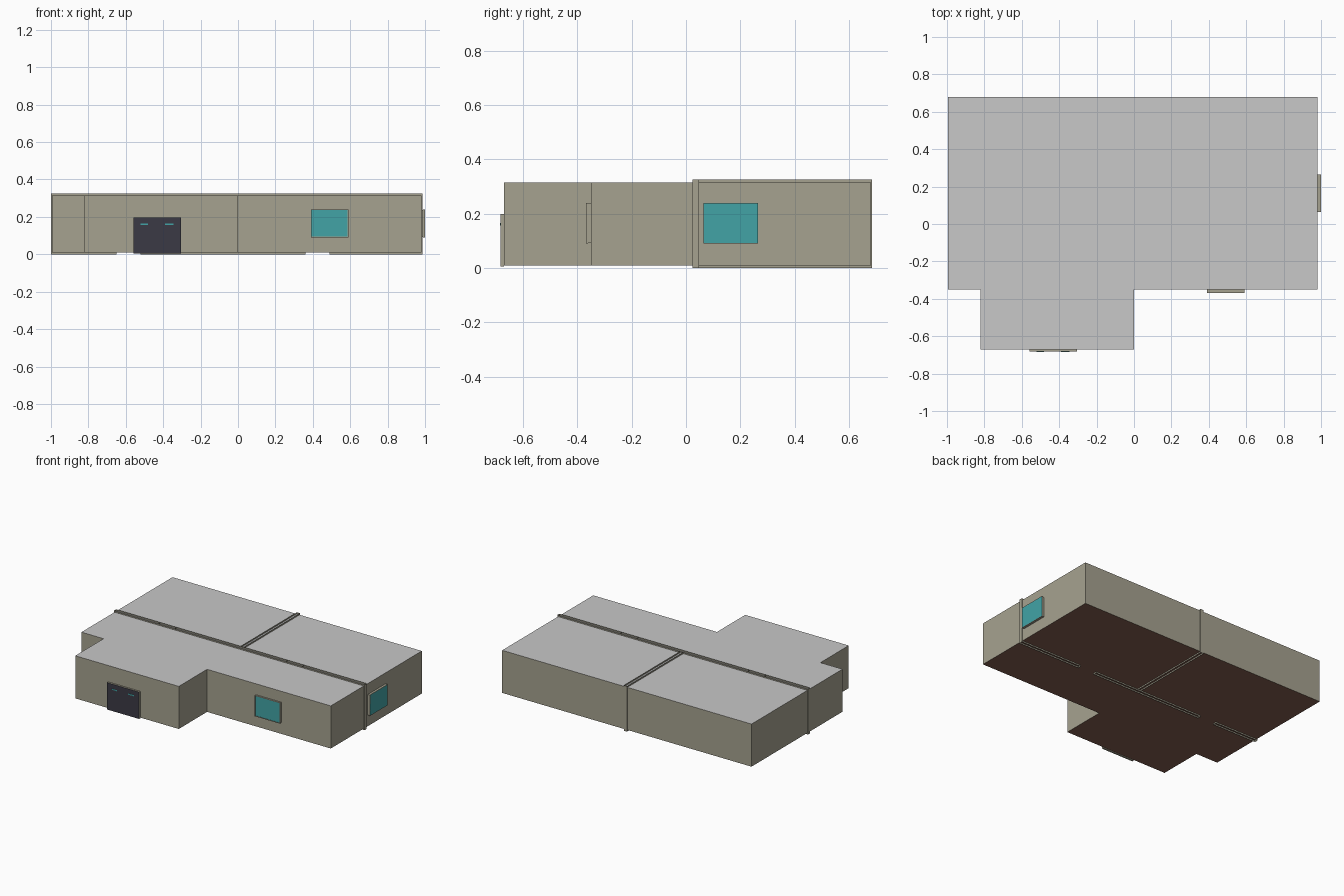
import bpy, bmesh

if "Cube" in bpy.data.objects:
    bpy.data.objects.remove(bpy.data.objects["Cube"])


def mat(name, hexcode):
    def lin(c):
        c /= 255
        return c / 12.92 if c <= 0.04045 else ((c + 0.055) / 1.055) ** 2.4
    m = bpy.data.materials.new(name)
    m.diffuse_color = [lin(int(hexcode[i:i + 2], 16)) for i in (0, 2, 4)] + [1]
    m.use_nodes = True
    m.node_tree.nodes["Principled BSDF"].inputs["Base Color"].default_value = m.diffuse_color
    return m


WALL = mat("tan_wall", "A6A290")
ROOF = mat("grey_roof", "C8C8C8")
FLOOR = mat("brown_floor", "835D50")
GLASS = mat("teal_glass", "42A4A6")
DOOR = mat("dark_door", "3B3A45")


def finish(name, bm, mats):
    me = bpy.data.meshes.new(name)
    bm.normal_update()
    bm.to_mesh(me)
    bm.free()
    for m in mats:
        me.materials.append(m)
    ob = bpy.data.objects.new(name, me)
    bpy.context.collection.objects.link(ob)
    return ob


def add_box(bm, x, y, z):
    r = bmesh.ops.create_cube(bm, size=1)
    for v in r["verts"]:
        for i, (a, b) in enumerate((x, y, z)):
            v.co[i] = (a + b) / 2 + v.co[i] * (b - a)
    return list({f for v in r["verts"] for f in v.link_faces})


def box(name, x, y, z, side, face=None, axis=None, sign=1):
    """Box in one colour, with the face towards sign*axis in another."""
    bm = bmesh.new()
    add_box(bm, x, y, z)
    bm.normal_update()
    if face:
        for f in bm.faces:
            f.material_index = int(f.normal[axis] * sign > 0.9)
    return finish(name, bm, [side, face] if face else [side])


# House shell: extruded plan, roof on top and floor below
plan = [(-0.995, -0.35), (-0.82, -0.35), (-0.82, -0.67), (0.0, -0.67),
        (0.0, -0.35), (0.98, -0.35), (0.98, 0.68), (-0.995, 0.68)]
bm = bmesh.new()
base = bm.faces.new([bm.verts.new((x, y, 0.01)) for x, y in plan])
top = bmesh.ops.extrude_face_region(bm, geom=[base], use_keep_orig=True)["geom"]
bmesh.ops.translate(bm, vec=(0, 0, 0.305),
                    verts=[g for g in top if isinstance(g, bmesh.types.BMVert)])
bmesh.ops.recalc_face_normals(bm, faces=bm.faces)
bm.normal_update()
for f in bm.faces:
    f.material_index = 1 if f.normal.z > 0.9 else 2 if f.normal.z < -0.9 else 0
finish("house_shell", bm, [WALL, ROOF, FLOOR])


# Partition walls: uncapped, poking just through roof and floor
def partition(name, pieces):
    bm = bmesh.new()
    for p in pieces:
        add_box(bm, *p)
    bm.normal_update()
    bmesh.ops.delete(bm, geom=[f for f in bm.faces if abs(f.normal.z) > 0.9],
                     context="FACES")
    finish(name, bm, [WALL])


YA = (0.024, 0.048)
pieces = [((a, b), YA, (0, 0.325))
          for a, b in ((-1.0, -0.65), (-0.52, 0.36), (0.49, 0.986))]
pieces += [((a, b), YA, (0.2, 0.325)) for a, b in ((-0.65, -0.52), (0.36, 0.49))]
partition("long_partition", pieces)
partition("cross_partition", [((-0.012, 0.012), (0.048, 0.685), (0, 0.325))])

# Windows
box("front_window", (0.39, 0.59), (-0.365, -0.35), (0.093, 0.237), WALL, GLASS, 1, -1)
box("side_window", (0.98, 1.0), (0.065, 0.265), (0.093, 0.237), WALL, GLASS, 0, 1)

# Thin frame rims around the glass
for n, x, y in (("front", (0.39, 0.59), (-0.368, -0.36)),
                ("side", (0.99, 1.0), (0.065, 0.265))):
    bm = bmesh.new()
    t = 0.004
    for z in ((0.09, 0.094), (0.236, 0.24)):
        add_box(bm, x, y, z)
    for k in (0, 1):
        if n == "front":
            e = (x[0], x[0] + t) if k else (x[1] - t, x[1])
            add_box(bm, e, y, (0.094, 0.236))
        else:
            e = (y[0], y[0] + t) if k else (y[1] - t, y[1])
            add_box(bm, x, e, (0.094, 0.236))
    finish(n + "_window_frame", bm, [WALL])

# Garage door with two slot windows
box("garage_door", (-0.56, -0.305), (-0.683, -0.67), (0.005, 0.198), WALL, DOOR, 1, -1)
for n, a, b in (("left", -0.52, -0.48), ("right", -0.39, -0.345)):
    box(n + "_door_slot", (a, b), (-0.685, -0.682), (0.157, 0.165), GLASS)
